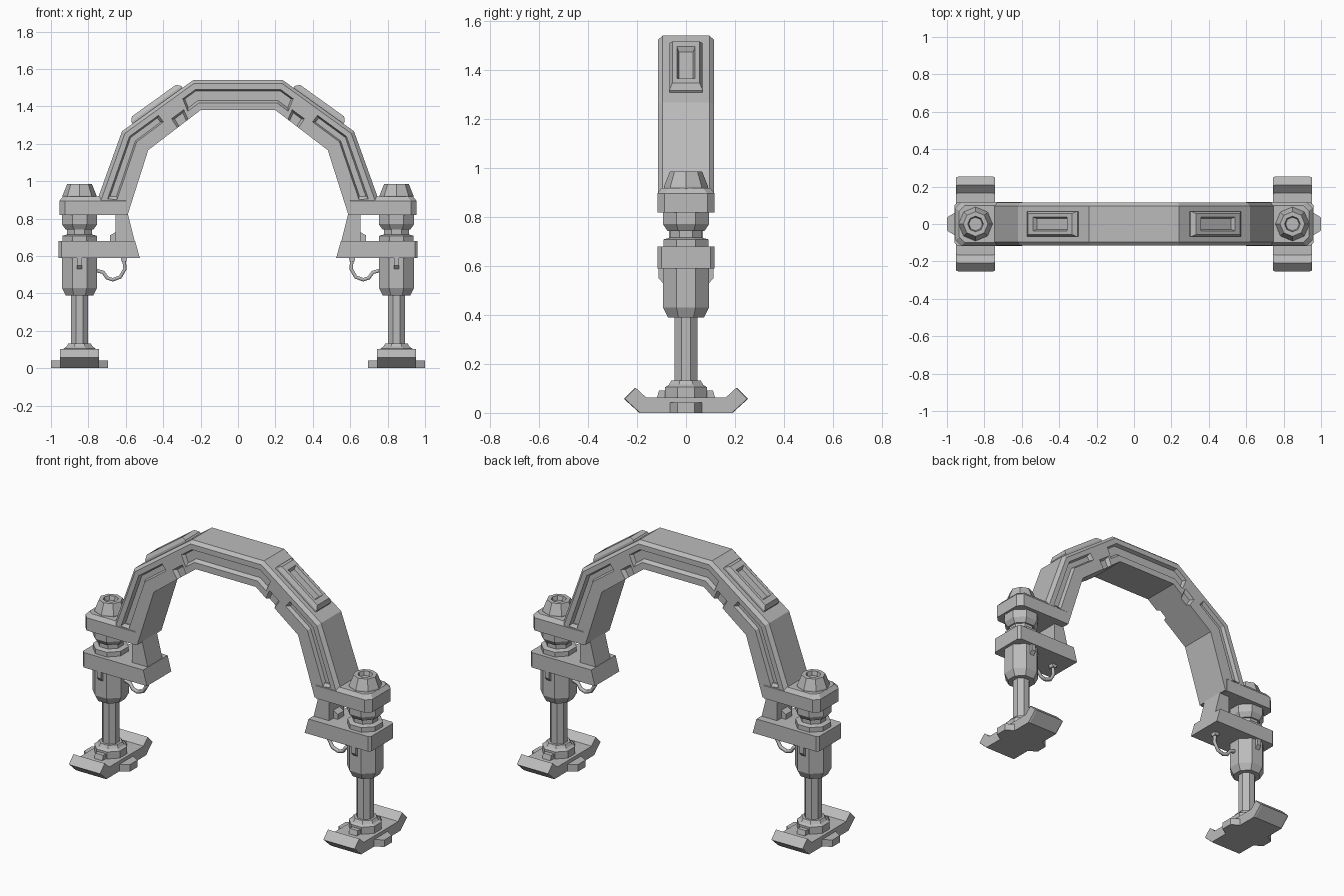
import bpy, bmesh, math

old = bpy.data.objects.get("Cube")
if old:
    bpy.data.objects.remove(old, do_unlink=True)

grey = bpy.data.materials.new("plain_grey")
grey.use_nodes = True
grey.diffuse_color = (0.5, 0.5, 0.5, 1)
grey.node_tree.nodes["Principled BSDF"].inputs["Base Color"].default_value = (0.5, 0.5, 0.5, 1)

LEG_X = 0.847   # leg axis
HALF = 0.115    # half depth of the arch


def loft(name, rings, mirror=True):
    """Skin a list of equal-length point rings and cap both ends."""
    bm = bmesh.new()
    rows = [[bm.verts.new(p) for p in ring] for ring in rings]
    n = len(rows[0])
    for a, b in zip(rows, rows[1:]):
        for i in range(n):
            j = (i + 1) % n
            bm.faces.new((a[i], a[j], b[j], b[i]))
    bm.faces.new(rows[0])
    bm.faces.new(rows[-1])
    bmesh.ops.recalc_face_normals(bm, faces=bm.faces)
    me = bpy.data.meshes.new(name)
    bm.to_mesh(me)
    bm.free()
    me.materials.append(grey)
    ob = bpy.data.objects.new(name, me)
    bpy.context.collection.objects.link(ob)
    if mirror:
        ob.modifiers.new("Mirror", "MIRROR").use_bisect_axis[0] = False
    return ob


def turned(name, profile, turn=0.5, sides=8):
    """Faceted turned part on the leg axis from (radius, z) pairs."""
    k = 1 / math.cos(math.pi / sides) if turn else 1
    angles = [2 * math.pi * (i + turn) / sides for i in range(sides)]
    return loft(name, [[(LEG_X + r * k * math.cos(a), r * k * math.sin(a), z)
                        for a in angles] for r, z in profile])


def prism_y(name, pts, y0, y1):
    return loft(name, [[(x, y, z) for x, z in pts] for y in (y0, y1)])


def prism_x(name, pts, x0, x1):
    return loft(name, [[(x, y, z) for y, z in pts] for x in (x0, x1)])


def slab(name, levels, cut=0.03):
    """Plate with clipped outer corners from (z, x_in, x_out, half_y) levels."""
    return loft(name, [[(a, -h, z), (b - cut, -h, z), (b, cut - h, z),
                        (b, h - cut, z), (b - cut, h, z), (a, h, z)]
                       for z, a, b, h in levels])


# Arch stations: outer x, z and inner x, z
STATIONS = [(0.24, 1.54, 0.20, 1.38), (0.62, 1.267, 0.48, 1.166), (0.781, 0.82, 0.59, 0.82)]


def at(k, t):
    """Point on the arch side: k along the stations, t from outer to inner edge."""
    i = min(int(k), 1)
    f = k - i
    s = [a + (b - a) * f for a, b in zip(STATIONS[i], STATIONS[i + 1])]
    return s[0] + (s[2] - s[0]) * t, s[1] + (s[3] - s[1]) * t


def flip(pts):
    return [(-x, z) for x, z in pts]


# Arch with chamfered outer edges
C = 0.02
sections = []
for side, ks in ((-1, (2, 1, 0)), (1, (0, 1, 2))):
    for k in ks:
        sections.append([(side * at(k, t)[0], y, at(k, t)[1]) for t, y in (
            (1, -HALF), (0.11, -HALF), (0, C - HALF),
            (0, HALF - C), (0.11, HALF), (1, HALF))])
arch = loft("arch", sections, False)


# Recessed channels and notches on both sides of the arch
def side_path(ks, t0, t1):
    return [at(k, t0) for k in ks] + [at(k, t1) for k in reversed(ks)]


def top_path(t0, t1, k):
    a, b = [at(k, t0), at(0, t0)], [at(k, t1), at(0, t1)]
    return a + flip(a[::-1]) + flip(b) + b[::-1]


leg_ks = (0.55, 1, 1.8)
short_ks = (0.59, 1, 1.77)
side_mouth, side_floor = side_path(leg_ks, 0.27, 0.57), side_path(short_ks, 0.33, 0.51)
notch_mouth, notch_floor = side_path((0.23, 0.45), 0.62, 1.1), side_path((0.27, 0.41), 0.7, 1.1)
recesses = [(top_path(0.3, 0.78, 0.2), top_path(0.36, 0.68, 0.17)),
            (side_mouth, side_floor), (flip(side_mouth), flip(side_floor)),
            (notch_mouth, notch_floor), (flip(notch_mouth), flip(notch_floor))]
cutters = []
for mouth, floor in recesses:
    for s in (-1, 1):
        cutter = loft("channel_cutter", [[(x, s * (HALF + 0.005), z) for x, z in mouth],
                                         [(x, s * (HALF - 0.022), z) for x, z in floor]], False)
        cutter.hide_render = True
        cutters.append(cutter)
        mod = arch.modifiers.new("Channel", "BOOLEAN")
        mod.operation, mod.solver, mod.object = "DIFFERENCE", "EXACT", cutter
bpy.context.view_layer.update()
carved = bpy.data.meshes.new_from_object(arch.evaluated_get(bpy.context.evaluated_depsgraph_get()))
arch.modifiers.clear()
arch.data = carved
for cutter in cutters:
    bpy.data.objects.remove(cutter, do_unlink=True)

# Raised frames with a sunken panel on the sloping shoulders
ux, uz = 0.812, -0.583
frame = []
for hu, hv, w in ((0.165, 0.068, -0.01), (0.165, 0.068, 0.012), (0.145, 0.056, 0.034),
                  (0.112, 0.037, 0.034), (0.102, 0.029, 0.012)):
    frame.append([(0.43 + ux * u * hu - uz * w, v * hv, 1.403 + uz * u * hu + ux * w)
                  for u, v in ((-1, -1), (1, -1), (1, 1), (-1, 1))])
loft("shoulder_frame", frame)

# Brackets that hold the legs
slab("upper_bracket", [(0.818, 0.6, 0.955, 0.117), (0.895, 0.6, 0.955, 0.117),
                       (0.918, 0.6, 0.935, 0.1)])
slab("lower_bracket", [(0.59, 0.525, 0.96, 0.116), (0.68, 0.55, 0.96, 0.116)], 0.015)
prism_y("bracket_link", [(0.59, 0.83), (0.55, 0.67), (0.655, 0.67), (0.655, 0.83)], -0.07, 0.07)
prism_y("link_stop", [(0.65, 0.67), (0.685, 0.67), (0.685, 0.71), (0.65, 0.73)], -0.03, 0.03)

# Leg parts, top to bottom
turned("cap_nut", [(0.092, 0.91), (0.09, 0.925), (0.066, 0.985), (0.042, 0.985), (0.036, 0.96)], 0)
turned("upper_collar", [(0.094, 0.82), (0.094, 0.77), (0.075, 0.742), (0.066, 0.742),
                        (0.066, 0.715), (0.092, 0.708), (0.092, 0.67)])
turned("leg_cylinder", [(0.094, 0.6), (0.094, 0.43), (0.074, 0.39), (0.05, 0.39)])
turned("leg_rod", [(0.046, 0.41), (0.046, 0.1)])
turned("ankle_collar", [(0.085, 0.06), (0.085, 0.105), (0.07, 0.115), (0.06, 0.132), (0.045, 0.132)])
for s in (-1, 1):
    prism_x("cylinder_tab", [(s * 0.08, 0.6), (s * 0.112, 0.6), (s * 0.112, 0.55),
                             (s * 0.09, 0.525), (s * 0.08, 0.525)], LEG_X - 0.014, LEG_X + 0.014)

# Feet with upturned toes, side lugs and toe blocks
sole = [(0.19, 0), (0.253, 0.057), (0.208, 0.102), (0.165, 0.063)]
sole += [(-y, z) for y, z in reversed(sole)]
foot_rings = []
for dx, k in ((-0.104, 0.985), (-0.094, 1), (0.094, 1), (0.104, 0.985)):
    foot_rings.append([(LEG_X + dx, y * k, z) for y, z in sole])
loft("foot", foot_rings)
loft("foot_lugs", [[(LEG_X + dx, y, z) for y, z in ((-h, 0), (h, 0), (h, 0.042), (-h, 0.042))]
                   for dx, h in ((-0.153, 0.035), (-0.104, 0.065), (0.104, 0.065), (0.153, 0.035))])
prism_x("toe_blocks", [(-0.122, 0.05), (0.122, 0.05), (0.11, 0.092), (-0.11, 0.092)],
        LEG_X - 0.027, LEG_X + 0.027)

# Hoses from the lower bracket to the cylinder
path = [(0.61, 0.6), (0.605, 0.53), (0.63, 0.487), (0.67, 0.473),
        (0.70, 0.483), (0.72, 0.512), (0.765, 0.525)]
for side, label in ((1, "left"), (-1, "right")):
    curve = bpy.data.curves.new(label + "_hose", "CURVE")
    curve.dimensions = "3D"
    curve.bevel_depth = 0.011
    curve.bevel_resolution = 1
    curve.use_fill_caps = True
    spline = curve.splines.new("POLY")
    spline.points.add(len(path) - 1)
    for point, (x, z) in zip(spline.points, path):
        point.co = (side * x, 0, z, 1)
    curve.materials.append(grey)
    bpy.context.collection.objects.link(bpy.data.objects.new(label + "_hose", curve))
prism_y("hose_fitting", [(0.592, 0.595), (0.628, 0.595), (0.623, 0.57), (0.597, 0.57)], -0.017, 0.017)
